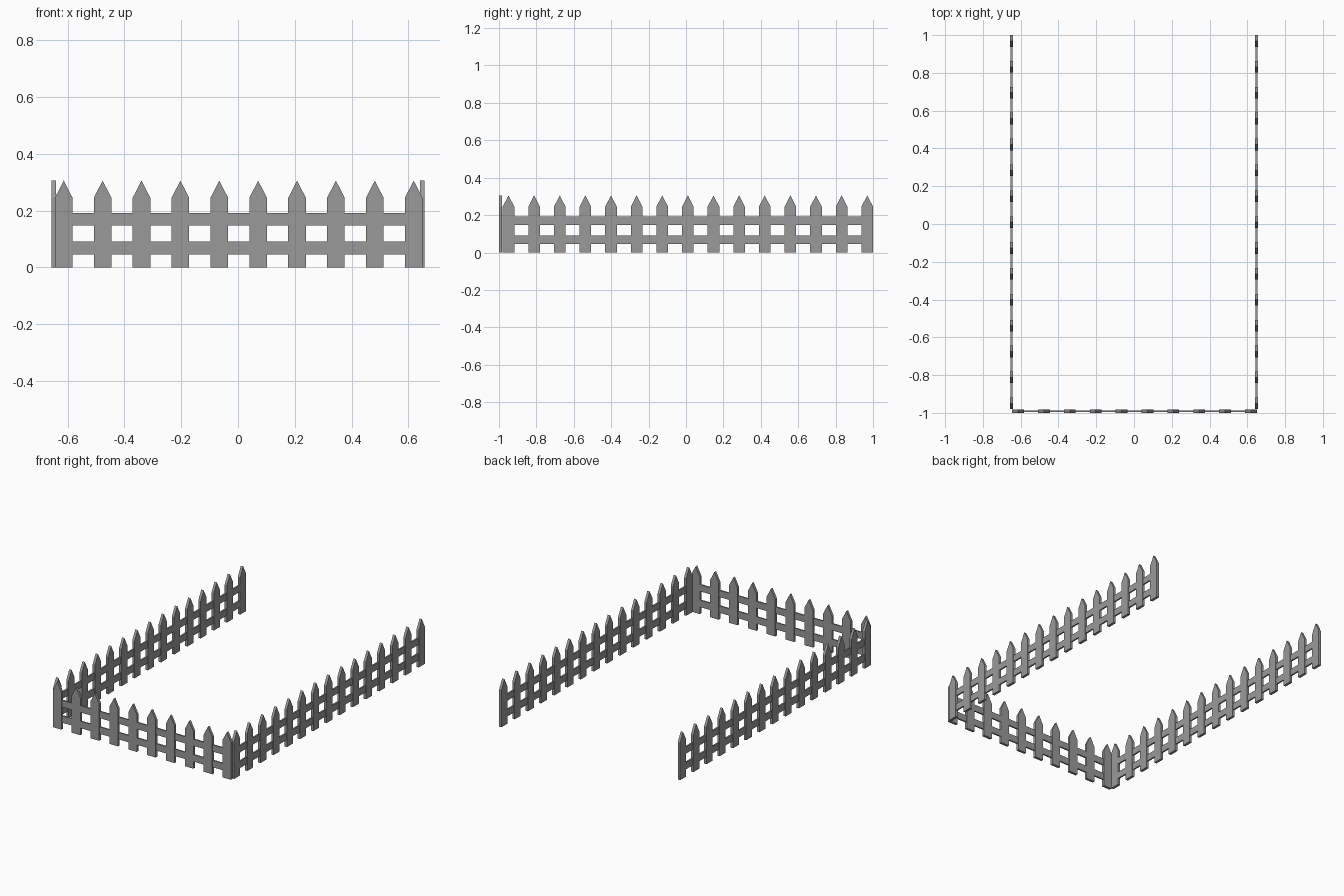
import bpy
import bmesh
from math import pi
from mathutils import Matrix

cube = bpy.data.objects.get("Cube")
if cube:
    bpy.data.objects.remove(cube, do_unlink=True)

SPACING, HALF_W = 0.137, 0.031
SHOULDER, TIP = 0.245, 0.305
PICKET_T, RAIL_T = 0.017, 0.010
RAILS = {"lower": (0.045, 0.09), "upper": (0.148, 0.192)}

grey = bpy.data.materials.new("weathered grey")
grey.use_nodes = True
colour = (0.32, 0.32, 0.32, 1)
grey.diffuse_color = colour
grey.node_tree.nodes["Principled BSDF"].inputs["Base Color"].default_value = colour


def board(name, profile, thickness, matrix):
    """Extrude an outline in the local xz plane, centred on local y."""
    bm = bmesh.new()
    face = bm.faces.new([bm.verts.new((x, -thickness / 2, z)) for x, z in profile])
    extruded = bmesh.ops.extrude_face_region(bm, geom=[face])["geom"]
    moved = [v for v in extruded if isinstance(v, bmesh.types.BMVert)]
    bmesh.ops.translate(bm, verts=moved, vec=(0, thickness, 0))
    bmesh.ops.recalc_face_normals(bm, faces=bm.faces)
    mesh = bpy.data.meshes.new(name)
    bm.to_mesh(mesh)
    bm.free()
    mesh.materials.append(grey)
    obj = bpy.data.objects.new(name, mesh)
    obj.matrix_world = matrix
    bpy.context.collection.objects.link(obj)


def fence(name, count, matrix):
    """A run of pointed pickets on two rails, starting at the local origin."""
    picket = [(-HALF_W, 0), (HALF_W, 0), (HALF_W, SHOULDER), (0, TIP), (-HALF_W, SHOULDER)]
    for i in range(count):
        board(f"{name}_picket_{i + 1}", picket, PICKET_T,
              matrix @ Matrix.Translation((i * SPACING, 0, 0)))
    end = (count - 1) * SPACING
    for level, (low, high) in RAILS.items():
        board(f"{name}_{level}_rail", [(0, low), (end, low), (end, high), (0, high)],
              RAIL_T, matrix)


# Front run, then the two long side runs
fence("front", 10, Matrix.Translation((-0.614, -1 + PICKET_T / 2, 0)))
for side, x in (("left", 0.649), ("right", -0.649)):
    fence(side, 15, Matrix.Translation((x, -0.949, 0)) @ Matrix.Rotation(pi / 2, 4, "Z"))
